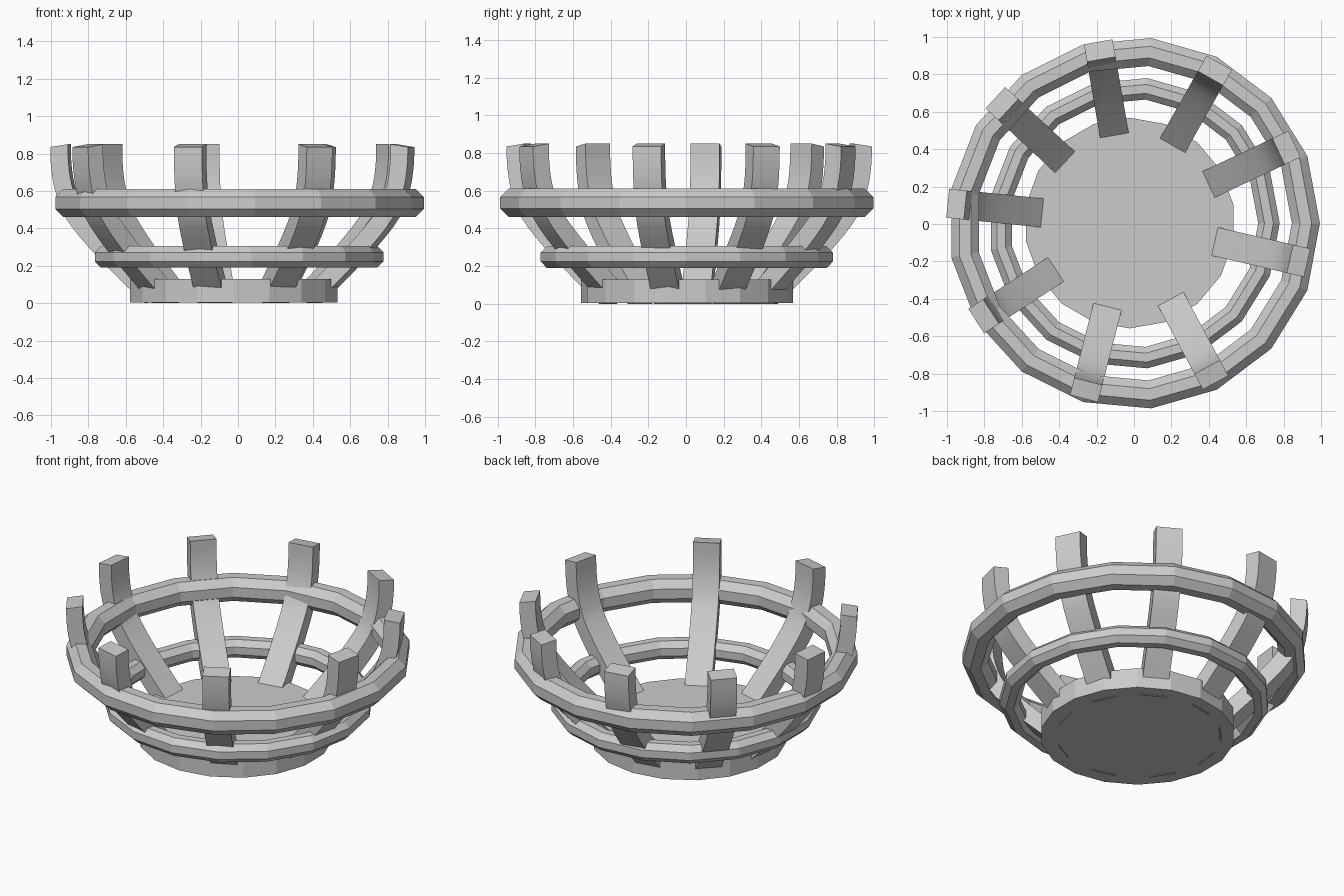
import bpy
import bmesh
from math import radians, pi, cos, sin
from mathutils import Vector, Matrix

if "Cube" in bpy.data.objects:
    bpy.data.objects.remove(bpy.data.objects["Cube"])

RIB_CENTRE = Vector((-0.025, 0.012, 0))


def make_object(name, bm, smooth=False):
    bmesh.ops.recalc_face_normals(bm, faces=bm.faces)
    mesh = bpy.data.meshes.new(name)
    bm.to_mesh(mesh)
    bm.free()
    obj = bpy.data.objects.new(name, mesh)
    bpy.context.collection.objects.link(obj)
    if smooth:
        bpy.ops.object.select_all(action='DESELECT')
        obj.select_set(True)
        bpy.context.view_layer.objects.active = obj
        bpy.ops.object.shade_smooth_by_angle(angle=radians(25))
    return obj


def ring(name, outer, half_height, z, sides=17):
    """Low-poly hoop with an octagonal section."""
    bm = bmesh.new()
    r = half_height / cos(pi / 8)
    mid = outer - half_height
    loops = []
    for i in range(sides):
        a = 2 * pi * i / sides
        loop = []
        for j in range(8):
            t = 2 * pi * (j + 0.5) / 8
            d = mid + r * cos(t)
            loop.append(bm.verts.new((d * cos(a), d * sin(a) + 0.004, z + r * sin(t))))
        loops.append(loop)
    for i in range(sides):
        p, q = loops[i], loops[(i + 1) % sides]
        for j in range(8):
            k = (j + 1) % 8
            bm.faces.new((p[j], q[j], q[k], p[k]))
    make_object(name, bm)


def curve_points(pts, steps=3):
    """Catmull-Rom refinement of the rib profile."""
    p = [Vector(v) for v in pts]
    p = [2 * p[0] - p[1]] + p + [2 * p[-1] - p[-2]]
    out = []
    for i in range(1, len(p) - 2):
        a, b, c, d = p[i - 1:i + 3]
        for s in range(steps):
            t = s / steps
            out.append(0.5 * (2 * b + (c - a) * t + (2 * a - 5 * b + 4 * c - d) * t ** 2
                              + (3 * b - a - 3 * c + d) * t ** 3))
    return out + [p[-2]]


def rib(name, angle, width=0.155, thick=0.095):
    """Curved slat rising out of the base."""
    outer = curve_points([(0.47, 0), (0.60, 0.125), (0.77, 0.30), (0.895, 0.46),
                          (0.952, 0.61), (0.972, 0.735), (0.976, 0.835)])
    n = len(outer)
    bm = bmesh.new()
    loops = []
    for i, o in enumerate(outer):
        t = (outer[min(i + 1, n - 1)] - outer[max(i - 1, 0)]).normalized()
        inner = o + thick * Vector((-t.y, t.x))
        if i == n - 1:
            inner = o + Vector((-thick, 0.015))
        loops.append([bm.verts.new((p.x, s * width / 2, p.y))
                      for p, s in ((o, -1), (o, 1), (inner, 1), (inner, -1))])
    for p, q in zip(loops, loops[1:]):
        for j in range(4):
            k = (j + 1) % 4
            bm.faces.new((p[j], p[k], q[k], q[j]))
    bm.faces.new(loops[0])
    bm.faces.new(loops[-1])
    bm.transform(Matrix.Translation(RIB_CENTRE) @ Matrix.Rotation(radians(angle), 4, 'Z'))
    make_object(name, bm, smooth=True)


# Base disc
bm = bmesh.new()
bmesh.ops.create_cone(bm, cap_ends=True, segments=18, radius1=0.563, radius2=0.563, depth=0.126,
                      matrix=Matrix.Translation((-0.023, 0.005, 0.067)))
make_object("base_disc", bm)

# Two hoops
ring("lower_hoop", 0.779, 0.0575, 0.248)
ring("upper_hoop", 0.994, 0.075, 0.536)

# Unevenly spaced ribs
for i, a in enumerate((25.2, 60.5, 99.8, 137.2, 174.2, 213, 255.6, 298.2, 347)):
    rib(f"rib_{i + 1}", a)
